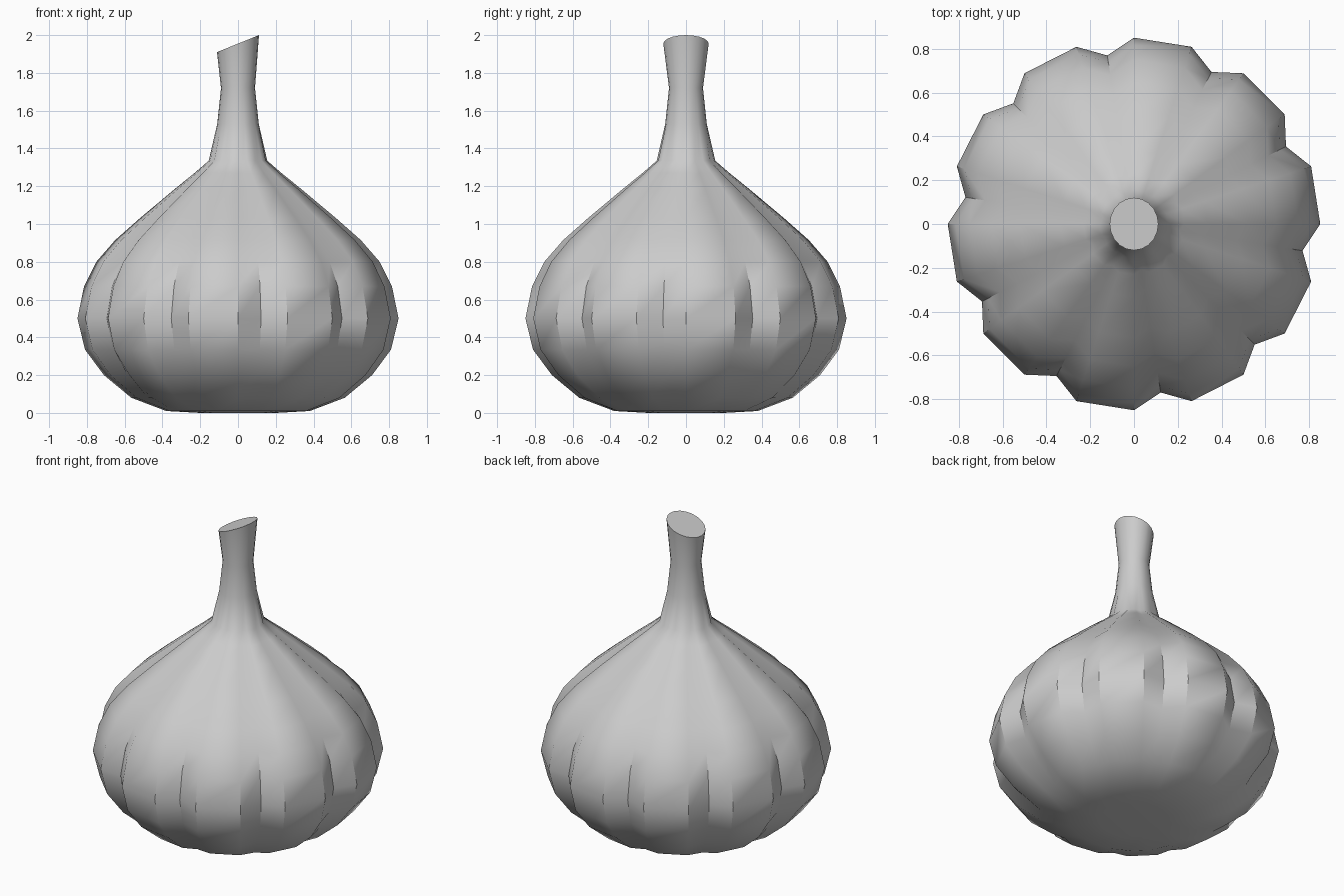
import bpy, bmesh, math

if "Cube" in bpy.data.objects:
    bpy.data.objects.remove(bpy.data.objects["Cube"])

# Bulb and stem profile: radius, height, groove depth factor
PROFILE = [
    (0.20, 0.00, 1.0), (0.38, 0.01, 0.985), (0.565, 0.08, 0.95),
    (0.71, 0.20, 0.925), (0.81, 0.335, 0.916), (0.85, 0.50, 0.916),
    (0.815, 0.67, 0.916), (0.75, 0.80, 0.916), (0.65, 0.915, 0.916),
    (0.52, 1.03, 0.916), (0.335, 1.185, 0.916), (0.23, 1.27, 0.92),
    (0.155, 1.335, 0.94), (0.11, 1.53, 1.0), (0.09, 1.72, 1.0),
]

# 20 lobe columns plus 10 groove columns between pairs
columns = [(18 * i, False) for i in range(20)]
columns += [(27 + 36 * i, True) for i in range(10)]
columns.sort()

bm = bmesh.new()
rings = []
for r, z, g in PROFILE:
    ring = []
    for deg, groove in columns:
        a = math.radians(deg)
        k = r * (g * (1 if g < 1 else math.cos(math.radians(9))) if groove else 1)
        ring.append(bm.verts.new((k * math.cos(a), k * math.sin(a), z)))
    rings.append(ring)

# Slanted cut at the top of the stem
tilt = math.radians(22)
top = []
for deg, groove in columns:
    a = math.radians(deg)
    k = 0.12 * (math.cos(math.radians(9)) if groove else 1)
    x = k * math.cos(a)
    top.append(bm.verts.new((x * math.cos(tilt), k * math.sin(a),
                             1.955 + x * math.sin(tilt))))
rings.append(top)

# Skin the rings and close both ends
n = len(columns)
for lo, hi in zip(rings, rings[1:]):
    for i in range(n):
        j = (i + 1) % n
        bm.faces.new((lo[i], lo[j], hi[j], hi[i]))
bm.faces.new(rings[-1])
bm.faces.new(rings[0][::-1])
bmesh.ops.recalc_face_normals(bm, faces=bm.faces[:])

mesh = bpy.data.meshes.new("garlic_bulb")
bm.to_mesh(mesh)
bm.free()
obj = bpy.data.objects.new("garlic_bulb", mesh)
bpy.context.collection.objects.link(obj)
bpy.context.view_layer.objects.active = obj
obj.select_set(True)
bpy.ops.object.shade_smooth_by_angle(angle=math.radians(40))
